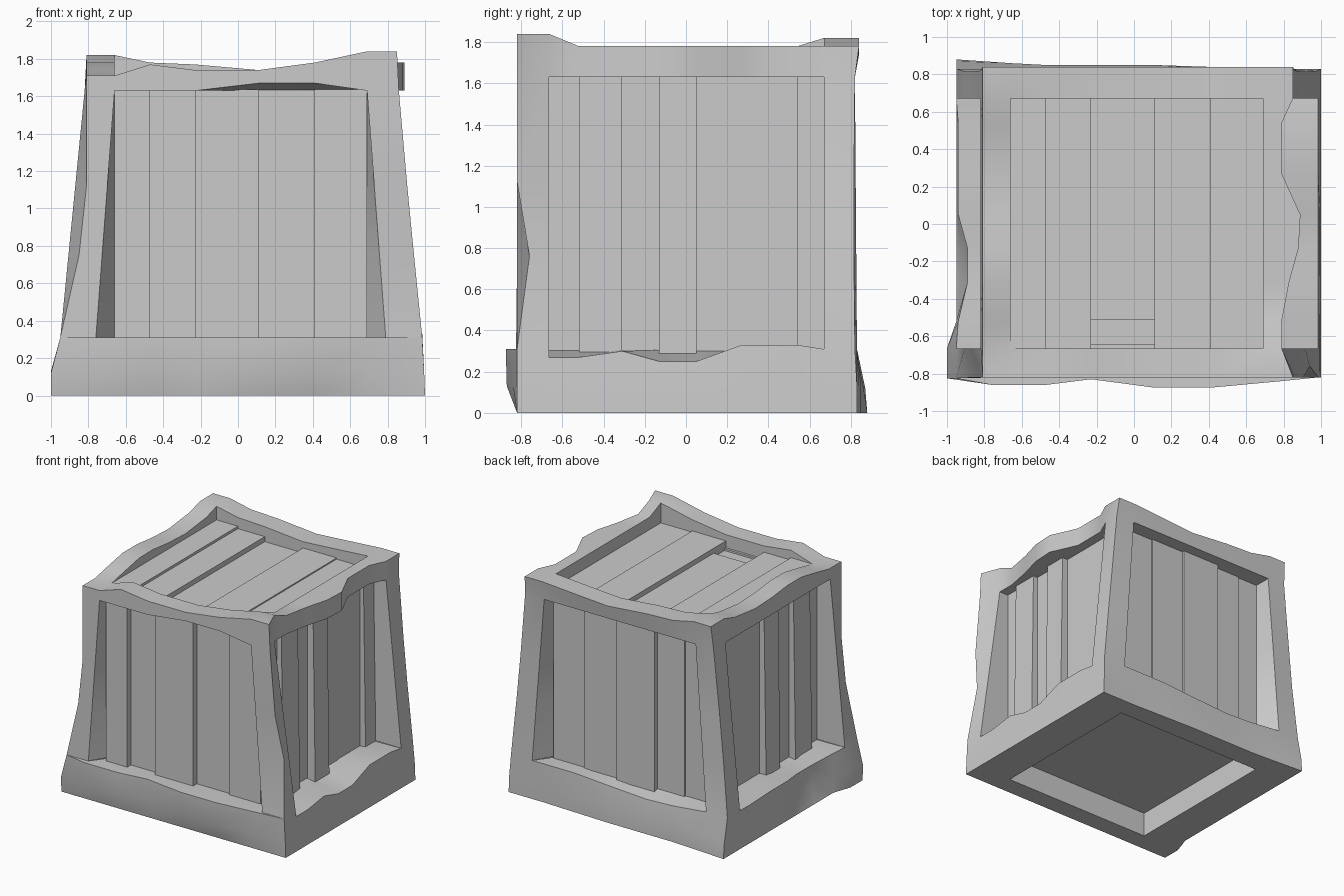
import bpy, bmesh

if "Cube" in bpy.data.objects:
    bpy.data.objects.remove(bpy.data.objects["Cube"])

# Inner box limits and plank seams
X0, X1, Y0, Y1 = -.66, .69, -.665, .67
XS = [X0, -.47, -.23, .11, .41, X1]
YS = [Y0, -.52, -.31, -.13, .05, .27, .54, Y1]

# Corner edges from base to crest: base, mid, sill, waist, chest, lintel, crest
CORNER = {
    'FL': [(-1, -.82, 0), (-1, -.825, .12), (-.95, -.825, .31), (-.85, -.82, .75),
           (-.81, -.82, 1.12), (-.81, -.82, 1.63), (-.81, -.82, 1.71)],
    'FR': [(1, -.82, 0), (.995, -.82, .13), (.985, -.82, .31), (.94, -.76, .76),
           (.905, -.82, 1.12), (.86, -.82, 1.63), (.85, -.82, 1.84)],
    'BL': [(-.95, .88, 0), (-.95, .87, .12), (-.95, .83, .31), (-.905, .815, .75),
           (-.87, .815, 1.12), (-.82, .82, 1.63), (-.81, .84, 1.82)],
    'BR': [(1, .83, 0), (.995, .83, .13), (.985, .82, .31), (.94, .815, .76),
           (.905, .815, 1.12), (.86, .82, 1.63), (.85, .84, 1.78)],
}

MAP = {
    'front': lambda u, o, z: (u, -o, z),
    'back': lambda u, o, z: (u, o, z),
    'right': lambda u, o, z: (o, u, z),
    'left': lambda u, o, z: (-o, u, z),
}
# Outward distance of the inner box on each side
DEEP = {'front': -Y0, 'back': Y1, 'right': X1, 'left': -X0}

bm = bmesh.new()


def quad(*pts):
    clean = []
    for p in pts:
        if p not in clean:
            clean.append(p)
    if len(clean) > 2:
        bm.faces.new([bm.verts.new(p) for p in clean])


def strip(a, b):
    for i in range(len(a) - 1):
        quad(a[i], a[i + 1], b[i + 1], b[i])


def side(name, us, ends, low, mid, sill, top, crest, sill_z, lintel_z, crest_z,
         splay=0, post=None):
    """One side of the frame: sill rail, two posts, lintel rail, reveals and rims."""
    f, n = MAP[name], len(us)
    c0, c1 = CORNER[ends[0]], CORNER[ends[1]]
    su = [us[0] - splay] + us[1:-1] + [us[-1] + splay]

    def row(k, u, out, z):
        return [c0[k]] + [f(*p) for p in zip(u, out, z)] + [c1[k]]

    base = row(0, us, low, [0] * n)
    belly = row(1, us, mid, [.13] * n)
    ledge = row(2, su, sill, sill_z)
    lintel = row(5, us, top, lintel_z)
    rim = row(6, us, crest, crest_z)
    strip(base, belly)
    strip(belly, ledge)
    strip(lintel, rim)
    # ledge on top of a bulging sill, from which the posts rise
    if post:
        foot = row(2, su, [post] * n, sill_z)
        strip(ledge, foot)
        ledge = foot
    # posts, bent along the corner edge
    d = DEEP[name]
    for c, j in ((c0, 1), (c1, n)):
        a, b = ledge[j], lintel[j]
        inner = [a]
        for k in (3, 4):
            t = (c[k][2] - a[2]) / (b[2] - a[2])
            inner.append(tuple(p + (q - p) * t for p, q in zip(a, b)))
        inner.append(b)
        strip(c[2:6], inner)
        u = us[j - 1]
        strip(inner, [f(u, d, p[2]) for p in inner])
    # reveals of sill and lintel, level where they meet the planks
    strip(ledge[1:-1], [f(u, d, .305) for u in us])
    strip(lintel[1:-1], [f(u, d, 1.63) for u in us])
    # top rim and underside, each with a drop to the recessed panel
    for edge, zs, end in ((rim, crest_z, 1.6), (base, [0] * n, .22)):
        inn = [f(u, d, z) for u, z in zip(us, zs)]
        strip(edge, [inn[0]] + inn + [inn[-1]])
        strip(inn, [f(u, d, end) for u in us])


side('front', XS, ('FL', 'FR'), [.82] * 6,
     [.86, .86, .83, .87, .87, .84], [.86, .86, .83, .875, .875, .84],
     [.82] * 6, [.82] * 6, [.31] * 6,
     [1.63, 1.63, 1.63, 1.67, 1.67, 1.63], [1.71, 1.77, 1.74, 1.74, 1.78, 1.84], .10, .82)
side('back', XS, ('BL', 'BR'), [.86, .85, .85, .85, .84, .83],
     [.86, .85, .85, .85, .84, .83], [.83] * 6,
     [.82] * 6, [.84] * 6, [.31, .28, .27, .29, .31, .31],
     [1.63] * 6, [1.82, 1.78, 1.77, 1.74, 1.76, 1.78], .10)
side('right', YS, ('FR', 'BR'), [1] * 8, [.995] * 8, [.985] * 8,
     [.79, .79, .83, .88, .89, .79, .79, .85], [.79, .79, .83, .88, .89, .79, .79, .85],
     [.27, .27, .30, .25, .25, .33, .33, .31], [1.63] * 8,
     [1.84, 1.78, 1.78, 1.78, 1.78, 1.78, 1.78, 1.78])
side('left', YS, ('FL', 'BL'), [1, .95, .95, .95, .95, .95, .95, .95],
     [1, .95, .89, .89, .95, .95, .95, .95], [.95, .94, .89, .89, .94, .94, .94, .95],
     [.82] * 8, [.81] * 8,
     [.31, .31, .28, .28, .31, .31, .30, .31], [1.63] * 8,
     [1.71, 1.74, 1.78, 1.78, 1.76, 1.75, 1.78, 1.82])

# Frame
bmesh.ops.remove_doubles(bm, verts=bm.verts, dist=.0005)
bmesh.ops.recalc_face_normals(bm, faces=bm.faces)
mesh = bpy.data.meshes.new('frame')
bm.to_mesh(mesh)
bm.free()
frame = bpy.data.objects.new('frame', mesh)
bpy.context.collection.objects.link(frame)
bpy.context.view_layer.objects.active = frame
frame.select_set(True)
bpy.ops.object.shade_smooth_by_angle(angle=.5)


def box(name, a, b):
    lo = [min(p, q) for p, q in zip(a, b)]
    hi = [max(p, q) for p, q in zip(a, b)]
    bpy.ops.mesh.primitive_cube_add(size=1, location=[(p + q) / 2 for p, q in zip(lo, hi)])
    ob = bpy.context.object
    ob.name = name
    ob.scale = [q - p for p, q in zip(lo, hi)]
    return ob


# Core behind the planks; its underside is the recessed floor
box('core', (X0, Y0, .2), (X1, Y1, 1.62))

# Wall planks, each standing out by its own amount; some side planks lean out at the foot
SEAMS = [Y0, -.52, -.31, -.13, .05, .54, Y1]
WALLS = {
    'front': (XS, [.74, .69, .73, .68, .70], [0] * 5),
    'back': (XS, [.68, .69, .73, .71, .70], [0] * 5),
    'right': (SEAMS, [.71, .75, .71, .76, .71, .74], [0, .02, 0, .02, 0, .02]),
    'left': (SEAMS, [.70, .74, .70, .73, .69, .72], [0, .02, 0, .02, 0, .02]),
}
for name, (seams, outs, leans) in WALLS.items():
    f = MAP[name]
    axis = 0 if name in ('left', 'right') else 1
    sign = 1 if f(0, 1, 0)[axis] > 0 else -1
    for i, (out, lean) in enumerate(zip(outs, leans)):
        ob = box(f'{name}_plank', f(seams[i], DEEP[name] - .02, .22), f(seams[i + 1], out, 1.635))
        for v in ob.data.vertices:
            if v.co.z < 0 and v.co[axis] * sign > 0:
                v.co[axis] += sign * lean / ob.scale[axis]

# Lid planks, the middle one cut short
for i, top in enumerate([1.71, 1.69, 1.65, 1.69, 1.68]):
    box('lid_plank', (XS[i], -.51 if i == 2 else Y0, 1.6), (XS[i + 1], Y1, top))
